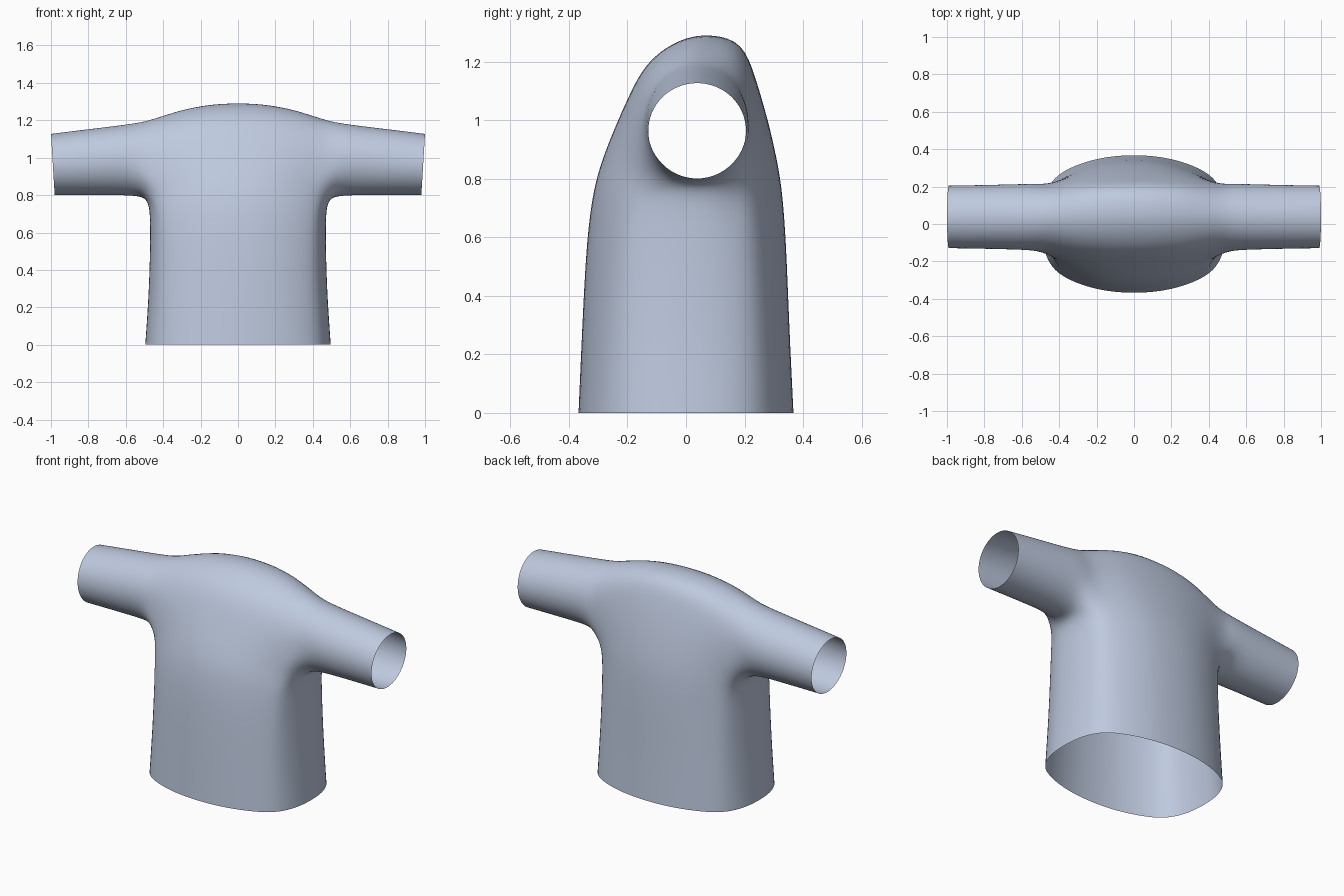
import bpy, bmesh, math

if "Cube" in bpy.data.objects:
    bpy.data.objects.remove(bpy.data.objects["Cube"])

# Centre line of the torso (y, z), from front hem over the top to back hem
CENTRE = [(-.37, 0), (-.357, .3), (-.342, .6), (-.318, .77), (-.288, .87), (-.248, .97),
          (-.203, 1.07), (-.155, 1.17), (-.092, 1.238), (0, 1.288), (.09, 1.297), (.195, 1.272),
          (.238, 1.15), (.283, 1.0), (.317, .85), (.332, .75), (.345, .58), (.355, .3), (.37, 0)]
# Matching line near the side seam and around the armhole (x, y, z)
CORNER = [(.415, -.267, 0), (.402, -.255, .3), (.398, -.24, .58), (.402, -.22, .74),
          (.437, -.178, .83), (.46, -.158, .93), (.46, -.145, 1.03), (.46, -.105, 1.12),
          (.46, -.04, 1.185), (.46, .03, 1.208), (.46, .1, 1.198), (.46, .168, 1.145),
          (.46, .205, 1.05), (.46, .212, .95), (.437, .217, .83), (.402, .237, .74),
          (.398, .243, .58), (.402, .257, .3), (.415, .267, 0)]
# Side panel rows: z, half width, half depth
SIDE = [(0, .497, .37), (.3, .476, .356), (.58, .47, .343), (.73, .472, .335)]
SIDE_Y = [-.18, -.09, 0, .09, .18]
UNDERARM = [(.475, -.125, .79), (.488, -.05, .782), (.492, .035, .78),
            (.488, .115, .782), (.475, .18, .79)]
# Sleeve rings: x at the bottom, x at the top, y radius, z bottom, z top
SLEEVE = [(.535, .53, .178, .797, 1.187), (.68, .68, .174, .80, 1.167),
          (.84, .85, .17, .80, 1.147), (.98, 1.0, .168, .80, 1.128)]
POWER = 2.7

bm = bmesh.new()

# Torso columns, blended from the centre line to the armhole line
columns = []
for t in (0, 1 / 3, 2 / 3, 1):
    w = t ** 2.3
    columns.append([bm.verts.new((t * cx, y + (cy - y) * w, z + (cz - z) * w))
                    for (y, z), (cx, cy, cz) in zip(CENTRE, CORNER)])
for a, b in zip(columns, columns[1:]):
    for j in range(len(a) - 1):
        bm.faces.new((a[j], b[j], b[j + 1], a[j + 1]))
edge = columns[-1]

# Side panel below the armhole
rows = []
for j, (z, wide, deep) in enumerate(SIDE):
    mid = [bm.verts.new((wide * (1 - (abs(y) / deep) ** POWER) ** (1 / POWER), y, z))
           for y in SIDE_Y]
    rows.append([edge[j]] + mid + [edge[18 - j]])
underarm = [bm.verts.new(p) for p in UNDERARM]
rows.append([edge[4]] + underarm + [edge[14]])
for a, b in zip(rows, rows[1:]):
    for k in range(len(a) - 1):
        bm.faces.new((a[k], a[k + 1], b[k + 1], b[k]))

# Sleeve, starting from the armhole loop and left open at the cuff
ring = edge[4:15] + underarm[::-1]
n = len(ring)
for x0, x1, ry, z0, z1 in SLEEVE:
    new = []
    for k in range(n):
        ang = math.radians(90) + (5 - k) * math.tau / n
        s = math.sin(ang)
        new.append(bm.verts.new((x0 + (x1 - x0) * (s + 1) / 2,
                                 .038 + 1.02 * ry * math.cos(ang),
                                 (z0 + z1) / 2 + 1.02 * (z1 - z0) / 2 * s)))
    for k in range(n):
        m = (k + 1) % n
        bm.faces.new((ring[k], new[k], new[m], ring[m]))
    ring = new

bmesh.ops.recalc_face_normals(bm, faces=bm.faces)
for f in bm.faces:
    f.smooth = True
mesh = bpy.data.meshes.new("shirt")
bm.to_mesh(mesh)
bm.free()
shirt = bpy.data.objects.new("shirt", mesh)
bpy.context.collection.objects.link(shirt)

# Mirror the half and smooth the cloth
mirror = shirt.modifiers.new("mirror", 'MIRROR')
mirror.use_clip = True
smooth = shirt.modifiers.new("smooth", 'SUBSURF')
smooth.levels = smooth.render_levels = 2

cloth = bpy.data.materials.new("pale blue cloth")
cloth.diffuse_color = (.52, .59, .74, 1)
cloth.use_nodes = True
cloth.node_tree.nodes["Principled BSDF"].inputs["Base Color"].default_value = cloth.diffuse_color
mesh.materials.append(cloth)
